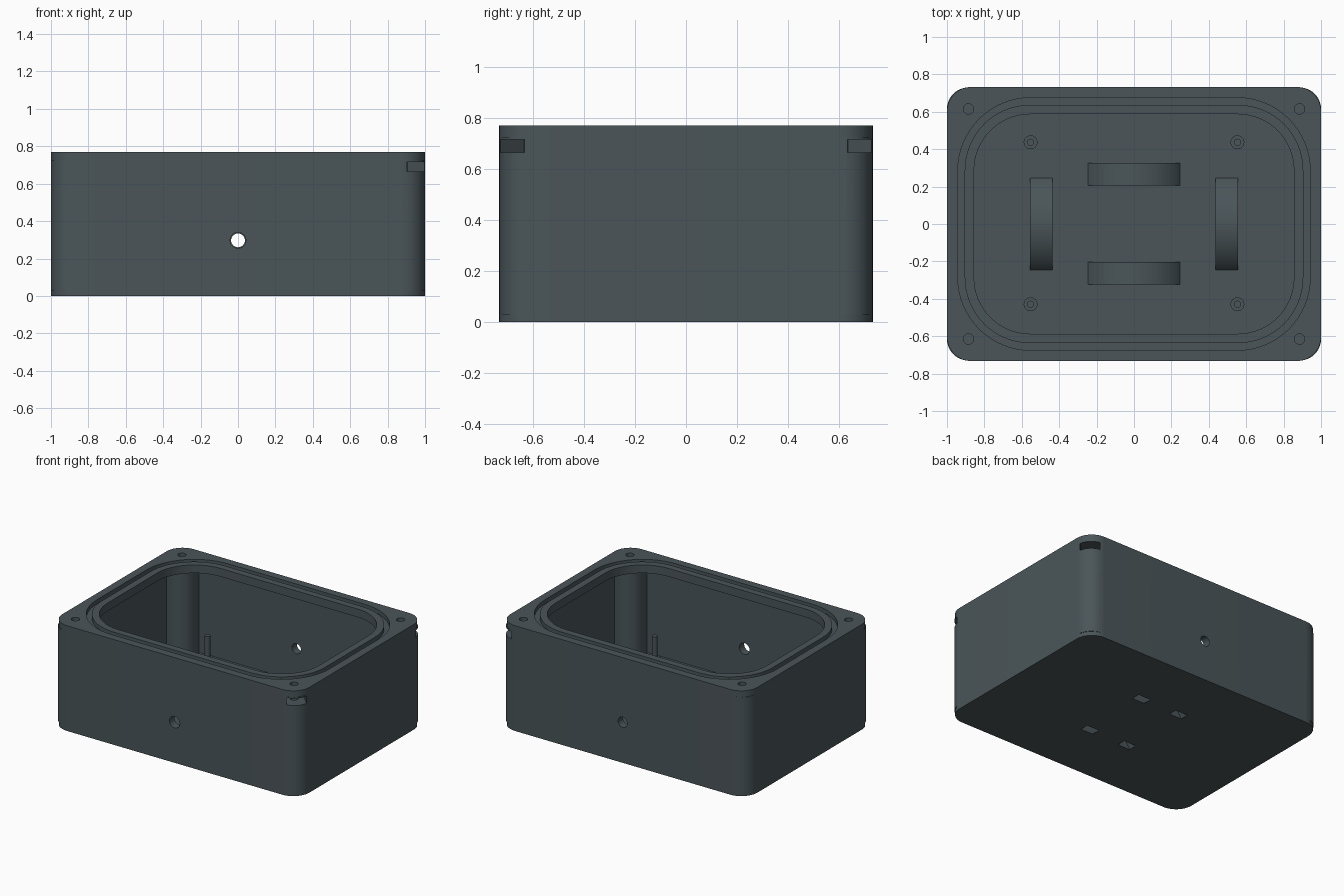
import bpy, bmesh
from math import sin, cos, pi, asin, atan2
from mathutils import Matrix

cube = bpy.data.objects.get("Cube")
if cube:
    bpy.data.objects.remove(cube, do_unlink=True)

slate = bpy.data.materials.new("dark slate")
slate.use_nodes = True
colour = (0.069, 0.091, 0.1, 1)
slate.diffuse_color = colour
slate.node_tree.nodes["Principled BSDF"].inputs["Base Color"].default_value = colour

FLOOR, LIP, TOP = 0.06, 0.71, 0.77


def arc(cx, cy, r, a0, a1, n):
    return [(cx + r * cos(a0 + (a1 - a0) * i / n), cy + r * sin(a0 + (a1 - a0) * i / n))
            for i in range(n + 1)]


def rounded(hx, hy, r):
    pts = []
    for i, (sx, sy) in enumerate([(1, 1), (-1, 1), (-1, -1), (1, -1)]):
        pts += arc(sx * (hx - r), sy * (hy - r), r, i * pi / 2, (i + 1) * pi / 2, 16)
    return pts


def circle(x, y, r, n=40):
    return arc(x, y, r, 0, 2 * pi, n)[:-1]


def prism(name, pts, z0, z1, matrix=Matrix()):
    """Extrude a flat outline from z0 to z1, then place it."""
    bm = bmesh.new()
    face = bm.faces.new([bm.verts.new((x, y, z0)) for x, y in pts])
    up = bmesh.ops.extrude_face_region(bm, geom=[face])["geom"]
    bmesh.ops.translate(bm, vec=(0, 0, z1 - z0),
                        verts=[v for v in up if isinstance(v, bmesh.types.BMVert)])
    bm.transform(matrix)
    bmesh.ops.recalc_face_normals(bm, faces=bm.faces)
    mesh = bpy.data.meshes.new(name)
    bm.to_mesh(mesh)
    bm.free()
    mesh.materials.append(slate)
    ob = bpy.data.objects.new(name, mesh)
    bpy.context.collection.objects.link(ob)
    return ob


def combine(target, tool, operation):
    """Apply a boolean and discard the tool."""
    mod = target.modifiers.new(operation, "BOOLEAN")
    mod.operation, mod.object, mod.solver = operation, tool, "EXACT"
    bpy.context.view_layer.objects.active = target
    bpy.ops.object.modifier_apply(modifier=mod.name)
    bpy.data.objects.remove(tool, do_unlink=True)


def add(tool):
    combine(box, tool, "UNION")


def cut(tool):
    combine(box, tool, "DIFFERENCE")


# Outer shell, cavity and narrower opening under the rim
box = prism("enclosure_box", rounded(1.0, 0.7325, 0.13), 0, TOP)
cut(prism("cavity", rounded(0.94, 0.675, 0.07), FLOOR, LIP))
cut(prism("opening", rounded(0.855, 0.587, 0.3), LIP - 0.05, TOP + 0.1))

# Gasket groove in the rim
groove = prism("groove", rounded(0.942, 0.675, 0.39), TOP - 0.03, TOP + 0.1)
combine(groove, prism("groove_core", rounded(0.905, 0.637, 0.35), 0.5, 1), "DIFFERENCE")
cut(groove)

# Corner columns with screw holes and nut slots
corners = [(sx, sy) for sx in (-1, 1) for sy in (-1, 1)]
half = 0.067
tip = half / cos(pi / 6)
slot = [(0.3, -half), (0.3, half), (-tip / 2, half), (-tip, 0), (-tip / 2, -half)]
for sx, sy in corners:
    add(prism("column", circle(sx * 0.885, sy * 0.615, 0.115), FLOOR - 0.03, LIP + 0.015))
for sx, sy in corners:
    x, y = sx * 0.885, sy * 0.615
    cut(prism("screw_hole", circle(x, y, 0.028), 0.5, TOP + 0.1))
    place = Matrix.Translation((x, y, 0)) @ Matrix.Rotation(atan2(sy, sx), 4, "Z")
    cut(prism("nut_slot", slot, 0.664, 0.716, place))

# Cable holes in the front and back walls
for side, r in ((-1, 0.042), (1, 0.037)):
    place = Matrix.Translation((0, side * 0.72, 0.297)) @ Matrix.Rotation(pi / 2, 4, "X")
    cut(prism("cable_hole", circle(0, 0, r), -0.1, 0.1, place))

# Arched strap bridges on the floor, with curved tunnels open underneath
DROP = 0.11


def arch(r, z):
    a = asin((z + DROP) / r)
    return arc(0, -DROP, r, a, pi - a, 32)


bridge = arch(0.3, FLOOR - 0.03)
tunnel = arch(0.237, -0.02) + arch(0.156, -0.02)[::-1]
for x, y, turn in ((-0.495, 0, pi / 2), (0.495, 0, pi / 2), (0, -0.263, 0), (0, 0.267, 0)):
    place = (Matrix.Translation((x, y, 0)) @ Matrix.Rotation(turn, 4, "Z")
             @ Matrix.Rotation(pi / 2, 4, "X"))
    add(prism("bridge", bridge, -0.06, 0.06, place))
    cut(prism("tunnel", tunnel, -0.032, 0.032, place))

# Board standoffs with locating pins
for sx, sy in corners:
    x, y = sx * 0.553, sy * 0.433 + 0.004
    add(prism("standoff", circle(x, y, 0.037, 24), FLOOR - 0.03, 0.18))
    add(prism("pin", circle(x, y, 0.019, 24), 0.15, 0.337))

# Smooth curved walls, crisp edges
bpy.ops.object.select_all(action="DESELECT")
box.select_set(True)
bpy.context.view_layer.objects.active = box
bpy.ops.object.shade_smooth_by_angle(angle=pi / 6)
